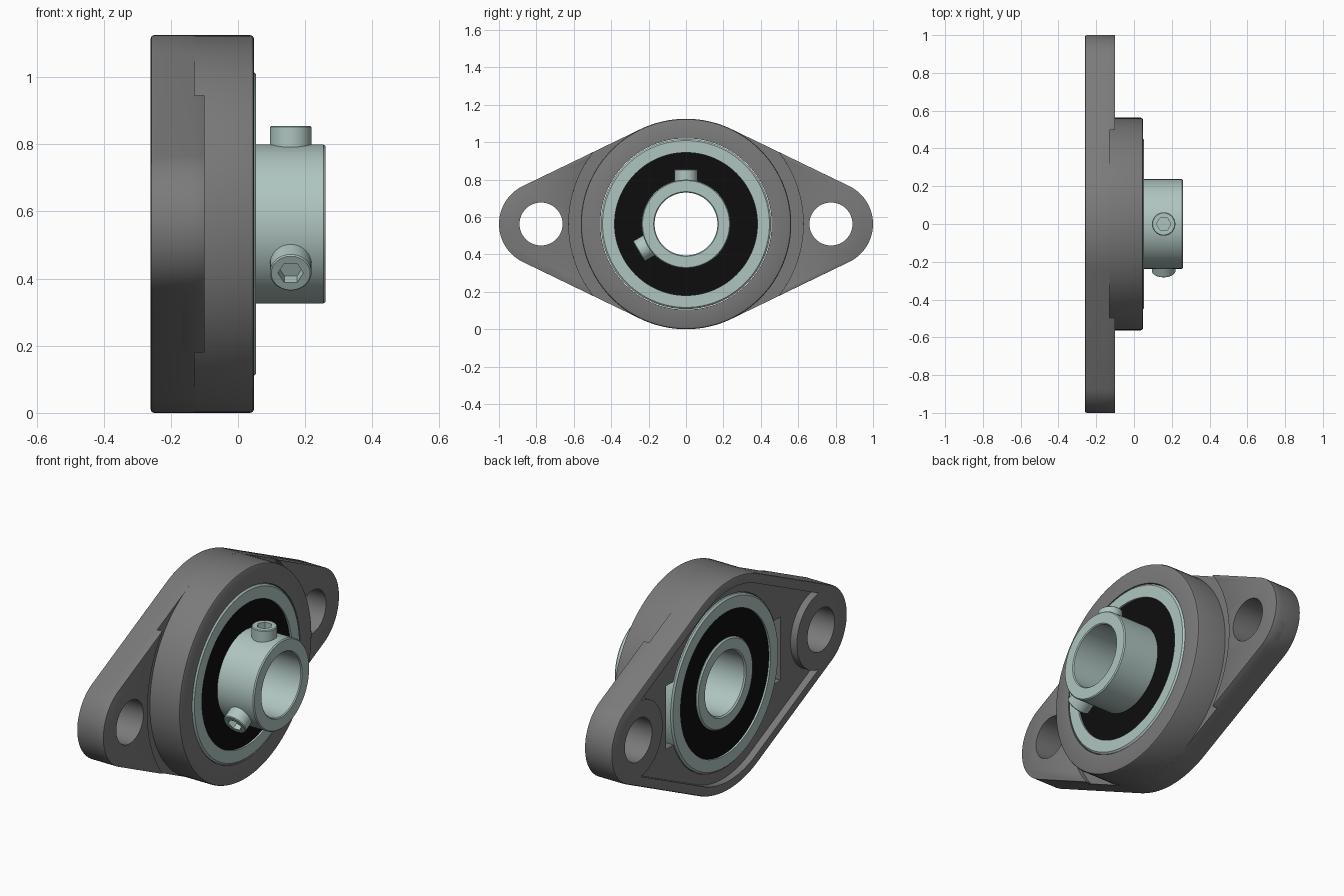
import bpy, bmesh
from math import pi, sin, cos, asin, radians
from mathutils import Matrix, Vector

if "Cube" in bpy.data.objects:
    bpy.data.objects.remove(bpy.data.objects["Cube"])

ZC = 0.5625            # shaft axis height
R_BODY, R_END, Y_BOLT = 0.5625, 0.225, 0.775
AXIS_X = Matrix.Translation((0, 0, ZC)) @ Matrix.Rotation(pi / 2, 4, 'Y')


def material(name, rgb):
    m = bpy.data.materials.new(name)
    m.use_nodes = True
    m.diffuse_color = (*rgb, 1)
    bsdf = m.node_tree.nodes["Principled BSDF"]
    bsdf.inputs["Base Color"].default_value = (*rgb, 1)
    bsdf.inputs["Roughness"].default_value = 0.6
    return m


IRON = material("cast iron grey", (0.195, 0.195, 0.195))
STEEL = material("pale steel", (0.43, 0.56, 0.53))
RUBBER = material("black rubber", (0.004, 0.004, 0.004))


def finish(bm, name, mat):
    bmesh.ops.recalc_face_normals(bm, faces=bm.faces)
    me = bpy.data.meshes.new(name)
    bm.to_mesh(me)
    bm.free()
    ob = bpy.data.objects.new(name, me)
    bpy.context.collection.objects.link(ob)
    if mat:
        me.materials.append(mat)
    return ob


def skin(bm, loops, closed):
    """Join consecutive rings of vertices; closed joins last to first."""
    n = len(loops[0])
    for k in range(len(loops) if closed else len(loops) - 1):
        a, b = loops[k], loops[(k + 1) % len(loops)]
        for i in range(n):
            j = (i + 1) % n
            bm.faces.new((a[i], a[j], b[j], b[i]))


def lathe(name, profile, mat, segs=96):
    """Spin a closed (x, radius) profile round the shaft axis."""
    bm = bmesh.new()
    loops = [[bm.verts.new((x, r * cos(2 * pi * i / segs), ZC + r * sin(2 * pi * i / segs)))
              for i in range(segs)] for x, r in profile]
    skin(bm, loops, True)
    return finish(bm, name, mat)


def outline(inset):
    """Two-bolt flange outline: large middle circle joined to two end circles."""
    t = asin((R_BODY - R_END) / Y_BOLT)
    arcs = [(Y_BOLT, R_END, t - pi / 2, pi / 2 - t), (0, R_BODY, pi / 2 - t, pi / 2 + t),
            (-Y_BOLT, R_END, pi / 2 + t, 3 * pi / 2 - t),
            (0, R_BODY, 3 * pi / 2 - t, 3 * pi / 2 + t)]
    pts = []
    for cy, r, a, b in arcs:
        for i in range(25):
            u = a + (b - a) * i / 24
            pts.append((cy + (r - inset) * cos(u), ZC + (r - inset) * sin(u)))
    return pts


def plate(name, layers, mat=None):
    """Flange-shaped slab through (x, inset) layers."""
    bm = bmesh.new()
    loops = [[bm.verts.new((x, y, z)) for y, z in outline(d)] for x, d in layers]
    skin(bm, loops, False)
    bm.faces.new(loops[0])
    bm.faces.new(loops[-1])
    return finish(bm, name, mat)


def cylinder(name, r, depth, matrix, mat=None, segs=64):
    bm = bmesh.new()
    bmesh.ops.create_cone(bm, cap_ends=True, segments=segs, radius1=r, radius2=r,
                          depth=depth, matrix=matrix)
    return finish(bm, name, mat)


def apply(ob, mod):
    bpy.context.view_layer.objects.active = ob
    bpy.ops.object.modifier_apply(modifier=mod.name)


def cut(ob, cutter):
    mod = ob.modifiers.new("cut", 'BOOLEAN')
    mod.operation, mod.solver, mod.object = 'DIFFERENCE', 'EXACT', cutter
    apply(ob, mod)
    bpy.data.objects.remove(cutter)


def bevel(ob, width, segs=2):
    mod = ob.modifiers.new("bevel", 'BEVEL')
    mod.width, mod.segments, mod.angle_limit = width, segs, radians(40)
    apply(ob, mod)


def cut_bolt_holes(ob, r):
    for side in (-1, 1):
        cut(ob, cylinder("bolt_cutter", r, 1, Matrix.Translation((0, side * Y_BOLT, 0)) @ AXIS_X))


# Flange base with a shallow pocket in the back
flange = plate("flange", [(-0.26, 0.01), (-0.257, 0.003), (-0.25, 0), (-0.13, 0)], IRON)
pocket = plate("pocket_cutter", [(-0.4, 0.05), (-0.222, 0.05)])
cut_bolt_holes(pocket, 0.205)
cut(flange, pocket)
cut(flange, cylinder("bore_cutter", 0.458, 1, AXIS_X, segs=96))

# Loading slots on both sides of the bearing seat
for side in (-1, 1):
    bm = bmesh.new()
    bmesh.ops.create_cube(bm, size=1, matrix=Matrix.Translation((-0.22, side * 0.435, ZC))
                          @ Matrix.Diagonal((0.14, 0.1, 0.34, 1)))
    cut(flange, finish(bm, "slot_cutter", None))
cut_bolt_holes(flange, 0.115)

# Raised bolt pads, divided by a groove round the body, with rounded tips
pads = plate("bolt_pads", [(-0.17, 0), (-0.10, 0)], IRON)
cut(pads, cylinder("groove_cutter", 0.627, 1, AXIS_X, segs=96))
bm = bmesh.new()
bm.from_mesh(pads.data)
tips = [e for e in bm.edges if len(e.link_faces) == 2 and e.calc_face_angle(0) > 0.9
        and abs(e.verts[0].co.x - e.verts[1].co.x) > 0.05]
bmesh.ops.bevel(bm, geom=tips, offset=0.025, segments=5, profile=0.5, affect='EDGES')
bm.to_mesh(pads.data)
bm.free()
bevel(pads, 0.007)
cut_bolt_holes(pads, 0.115)

# Round housing body
body = lathe("housing_body", [(-0.17, 0.458), (-0.17, R_BODY), (0.037, R_BODY), (0.044, 0.5595),
                              (0.048, 0.5515), (0.048, 0.458)], IRON)

# Bearing: outer ring, seals, inner ring with extended sleeve
outer = lathe("outer_ring", [(-0.235, 0.382), (-0.235, 0.446), (-0.227, 0.455), (0.045, 0.455),
                             (0.053, 0.446), (0.053, 0.382)], STEEL)
for name, x in (("front_seal", 0.035), ("back_seal", -0.225)):
    lathe(name, [(x, 0.23), (x, 0.39), (x + 0.008, 0.39), (x + 0.008, 0.23)], RUBBER)
sleeve = lathe("inner_ring_sleeve", [(-0.235, 0.175), (-0.235, 0.23), (-0.228, 0.237),
                                     (0.254, 0.237), (0.26, 0.232), (0.26, 0.173),
                                     (0.255, 0.168), (-0.228, 0.168)], STEEL)

# Two set screws with hexagon sockets, a third of a turn apart
smooth = [flange, pads, body, outer, sleeve]
for name, angle in (("top_set_screw", 90), ("side_set_screw", 210)):
    d = Vector((0, cos(radians(angle)), sin(radians(angle))))
    ex = Vector((1, 0, 0))
    turn = Matrix((ex.cross(d), ex, d)).transposed().to_4x4()

    def at(r):
        return Matrix.Translation(Vector((0.157, 0, ZC)) + d * r) @ turn

    screw = cylinder(name, 0.062, 0.1, at(0.2425), STEEL, 48)
    bevel(screw, 0.004, 1)
    cut(screw, cylinder("hex_cutter", 0.038, 0.1, at(0.3025), segs=6))
    smooth.append(screw)

# Smooth shading on the curved parts
bpy.ops.object.select_all(action='DESELECT')
for ob in smooth:
    ob.select_set(True)
bpy.context.view_layer.objects.active = flange
bpy.ops.object.shade_smooth_by_angle(angle=radians(30))
